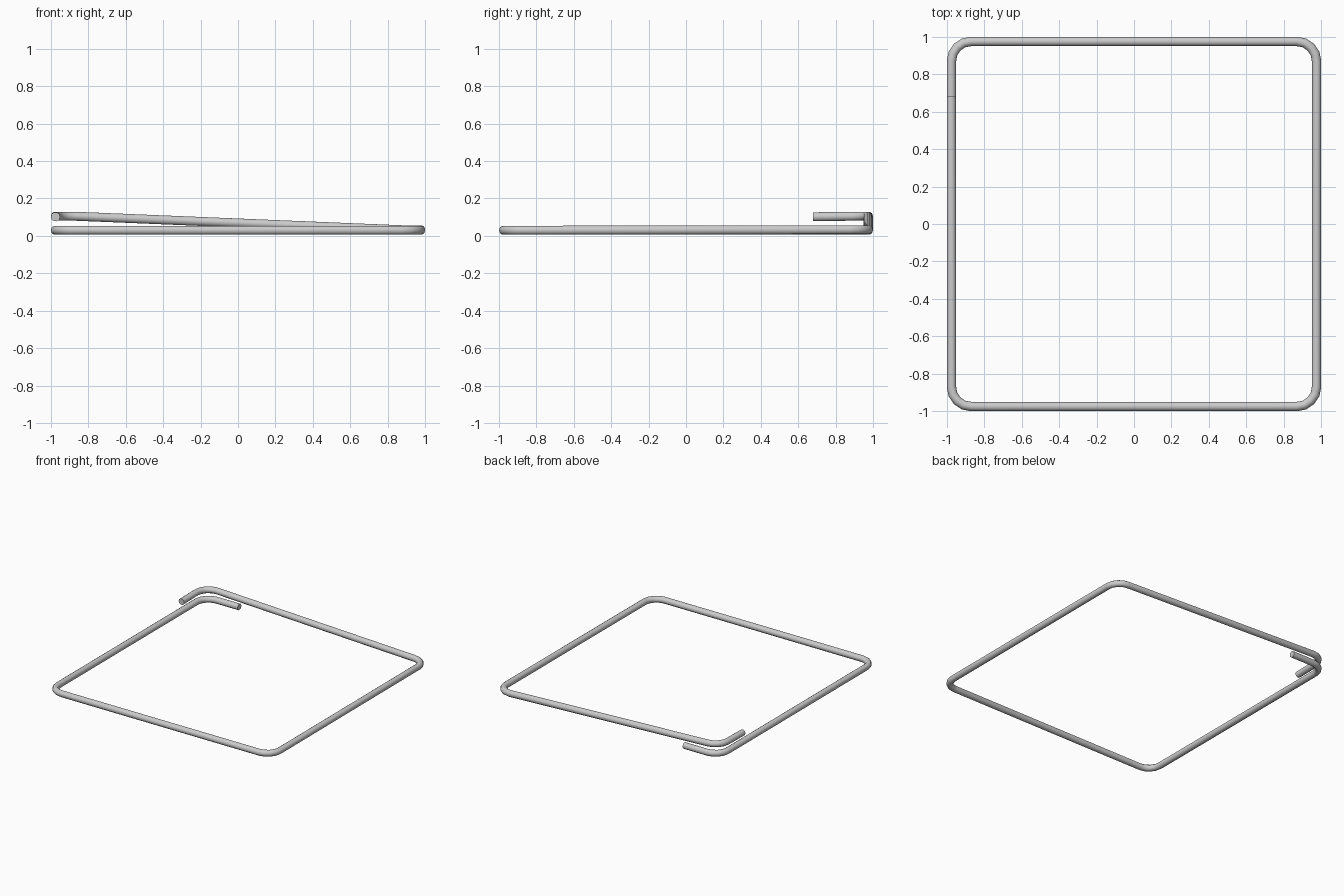
import bpy, math

if "Cube" in bpy.data.objects:
    bpy.data.objects.remove(bpy.data.objects["Cube"])

R = 0.025        # wire radius
H = 0.975        # half width of the frame, at the wire centre
B = 0.105        # bend radius
LOW, HIGH = 0.030, 0.105
SEGS = 4         # segments per bend


def bend(cx, cy, start, z):
    """Quarter bend running counter-clockwise from the start angle."""
    return [(cx + B * math.cos(math.radians(start + 90 * i / SEGS)),
             cy + B * math.sin(math.radians(start + 90 * i / SEGS)), z)
            for i in range(SEGS + 1)]


# Wire path: lower tail on the back side would run clockwise, so the path
# starts at the raised tail's far end in reverse order
c = H - B
path = [(-0.67, H, LOW)]                      # lower tail
path += bend(-c, c, 90, LOW)                  # back left, lower
path += bend(-c, -c, 180, LOW)                # front left
path += bend(c, -c, 270, LOW)                 # front right
path += bend(c, c, 0, LOW + 0.003)            # back right, then rises
path += bend(-c, c, 90, HIGH)                 # back left, raised
path += [(-H, 0.68, HIGH - 0.003)]            # raised tail

curve = bpy.data.curves.new("bent_wire_frame", 'CURVE')
curve.dimensions = '3D'
curve.bevel_depth = R
curve.bevel_resolution = 3
curve.use_fill_caps = True
spline = curve.splines.new('POLY')
spline.points.add(len(path) - 1)
for point, co in zip(spline.points, path):
    point.co = (*co, 1)

obj = bpy.data.objects.new("bent_wire_frame", curve)
bpy.context.collection.objects.link(obj)

# Turn into a mesh with smooth sides and crisp cut ends
bpy.context.view_layer.objects.active = obj
obj.select_set(True)
bpy.ops.object.convert(target='MESH')
bpy.ops.object.shade_smooth_by_angle(angle=math.radians(50))
